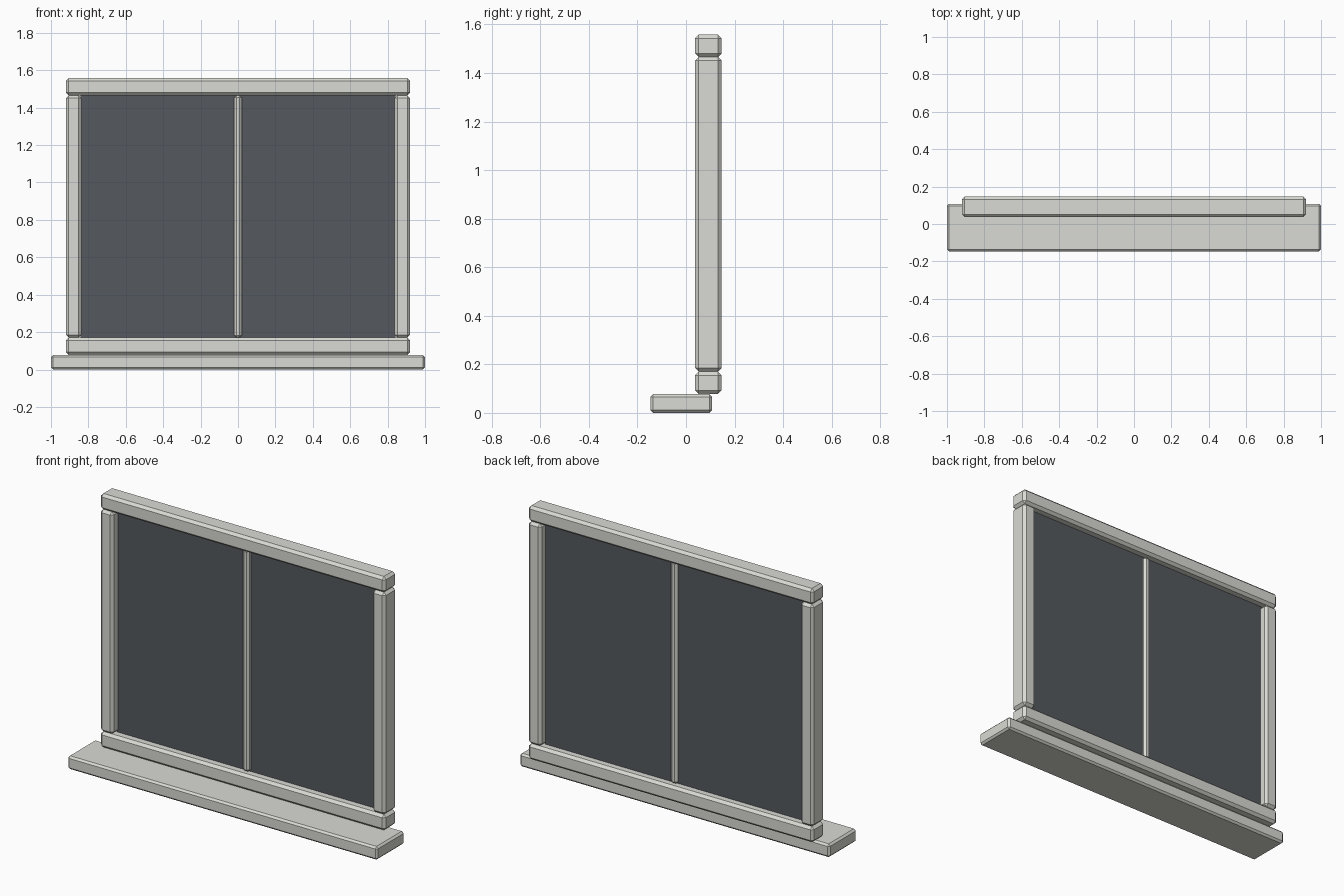
import bpy

cube = bpy.data.objects.get("Cube")
if cube:
    bpy.data.objects.remove(cube, do_unlink=True)


def make_material(name, rgb):
    mat = bpy.data.materials.new(name)
    mat.use_nodes = True
    color = (*rgb, 1.0)
    mat.diffuse_color = color
    mat.node_tree.nodes["Principled BSDF"].inputs["Base Color"].default_value = color
    return mat


def box(name, mat, x, y, z, bevel=0.0):
    """Chamfered box spanning the given (min, max) ranges."""
    spans = (x, y, z)
    bpy.ops.mesh.primitive_cube_add(size=1, location=[(a + b) / 2 for a, b in spans])
    obj = bpy.context.object
    obj.name = name
    obj.scale = [b - a for a, b in spans]
    bpy.ops.object.transform_apply(location=False, rotation=False, scale=True)
    obj.data.materials.append(mat)
    if bevel:
        mod = obj.modifiers.new("chamfer", "BEVEL")
        mod.width = bevel
        mod.segments = 1
    return obj


frame = make_material("warm grey frame", (0.70, 0.70, 0.66))
glass = make_material("dark glass", (0.09, 0.10, 0.112))

W = 0.92              # half width of the frame
DEPTH = (0.037, 0.147)
LOW, HIGH = 0.17, 1.466  # opening between the rails

# Sill projecting to the front
box("sill", frame, (-1, 1), (-0.147, 0.108), (0, 0.077), 0.011)

# Horizontal rails
box("bottom_rail", frame, (-W, W), DEPTH, (0.078, LOW), 0.015)
box("top_rail", frame, (-W, W), DEPTH, (HIGH, 1.558), 0.015)

# Upright stiles
for side, name in ((-1, "right_stile"), (1, "left_stile")):
    x = sorted((side * W, side * (W - 0.083)))
    box(name, frame, x, DEPTH, (LOW, HIGH), 0.015)

# Centre mullion and glazing
box("mullion", frame, (-0.021, 0.021), (0.066, 0.118), (LOW, HIGH), 0.012)
box("glass_pane", glass, (-0.842, 0.842), (0.088, 0.098), (LOW - 0.005, HIGH + 0.005))
